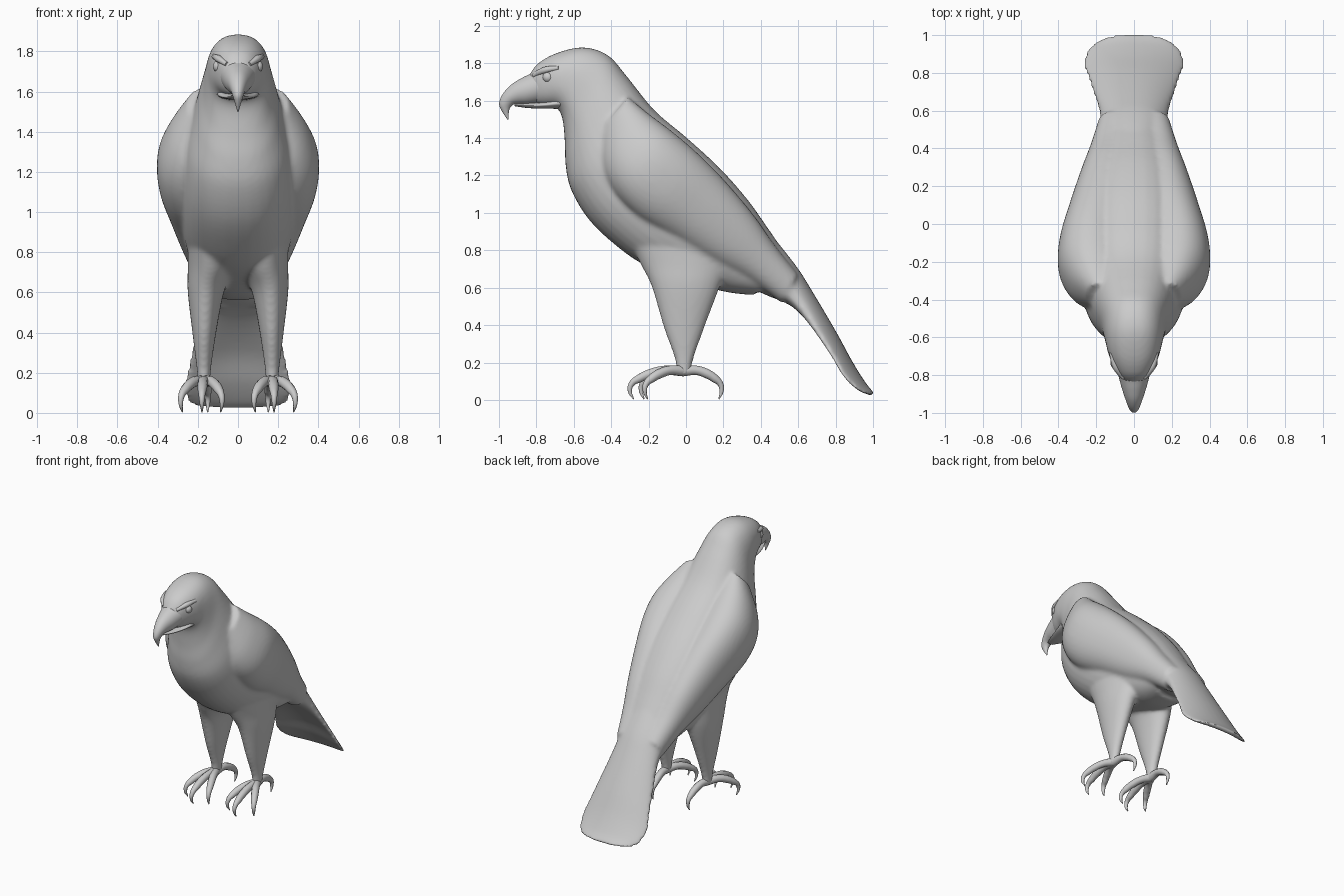
import bpy, bmesh, math
from mathutils import Vector

if "Cube" in bpy.data.objects:
    bpy.data.objects.remove(bpy.data.objects["Cube"])


def catmull(a, b, c, d, t):
    return [0.5 * (2*q + (r-p)*t + (2*p-5*q+4*r-s)*t*t + (3*q-p-3*r+s)*t**3)
            for p, q, r, s in zip(a, b, c, d)]


def loft(bm, rings, side=1, power=2.2, steps=5, n=36):
    """Ring = top y, top z, bottom y, bottom z, half width, centre x, droop of edges."""
    rings = [tuple(r) + (0,) * (7 - len(r)) for r in rings]
    pad = [rings[0]] + rings + [rings[-1]]
    dense = [catmull(*pad[i:i+4], k / steps)
             for i in range(len(rings) - 1) for k in range(steps)] + [rings[-1]]
    loops = []
    for ty, tz, by, bz, w, cx, droop in dense:
        top, bot = Vector((0, ty, tz)), Vector((0, by, bz))
        down = (bot - top).normalized()
        loop = []
        for i in range(n):
            a = math.tau * i / n
            c, s = math.cos(a), math.sin(a)
            u = math.copysign(abs(c) ** (2 / power), c)
            v = math.copysign(abs(s) ** (2 / power), s)
            p = (top + bot) / 2 + (top - bot) / 2 * v + down * droop * u * u
            p.x = side * (cx + w * u)
            loop.append(bm.verts.new(p))
        loops.append(loop)
    for A, B in zip(loops, loops[1:]):
        for i in range(n):
            j = (i + 1) % n
            bm.faces.new((A[i], A[j], B[j], B[i]))
    bm.faces.new(loops[0])
    bm.faces.new(loops[-1][::-1])


def finish(bm, name):
    bmesh.ops.recalc_face_normals(bm, faces=bm.faces)
    for f in bm.faces:
        f.smooth = True
    me = bpy.data.meshes.new(name)
    bm.to_mesh(me)
    bm.free()
    ob = bpy.data.objects.new(name, me)
    bpy.context.collection.objects.link(ob)
    return ob


def tube(name, pts):
    """Tapered tube through points of x, y, z, radius."""
    cu = bpy.data.curves.new(name, 'CURVE')
    cu.dimensions = '3D'
    cu.bevel_depth = 1
    cu.bevel_resolution = 3
    cu.use_fill_caps = True
    sp = cu.splines.new('BEZIER')
    sp.resolution_u = 6
    sp.bezier_points.add(len(pts) - 1)
    for bp, (x, y, z, r) in zip(sp.bezier_points, pts):
        bp.co = (x, y, z)
        bp.radius = r
        bp.handle_left_type = bp.handle_right_type = 'AUTO'
    ob = bpy.data.objects.new(name, cu)
    bpy.context.collection.objects.link(ob)


# Head, neck and torso
body = bmesh.new()
loft(body, [
    (-.84, 1.735, -.80, 1.58, .065), (-.79, 1.80, -.75, 1.57, .10),
    (-.69, 1.855, -.69, 1.56, .135), (-.55, 1.885, -.66, 1.50, .155),
    (-.42, 1.845, -.648, 1.38, .175), (-.32, 1.735, -.643, 1.25, .21),
    (-.17, 1.55, -.613, 1.12, .26), (0, 1.405, -.52, .965, .285),
    (.18, 1.24, -.38, .83, .29), (.33, 1.07, -.22, .72, .27),
    (.44, .915, 0, .64, .23), (.52, .80, .2, .58, .19),
    (.58, .725, .36, .56, .165)], power=2.3)

# Fanned tail with drooping edges
loft(body, [
    (.46, .88, .30, .62, .15), (.59, .715, .43, .56, .175, 0, .01),
    (.67, .59, .58, .49, .185, 0, .03), (.80, .37, .76, .31, .235, 0, .06),
    (.89, .205, .86, .155, .268, 0, .06), (.955, .10, .93, .065, .245, 0, .035),
    (.99, .055, .972, .028, .18, 0, .01), (1.005, .04, .995, .025, .11)])

for s in (1, -1):
    # Folded wing
    loft(body, [
        (-.31, 1.62, -.45, 1.45, .08, .17), (-.2, 1.53, -.45, 1.25, .145, .20),
        (-.08, 1.44, -.38, 1.10, .18, .22), (.05, 1.33, -.25, .97, .175, .22),
        (.20, 1.18, -.05, .85, .155, .19), (.36, .99, .15, .73, .13, .155),
        (.48, .82, .34, .635, .11, .12), (.60, .67, .51, .52, .085, .10)], s)
    # Feathered thigh narrowing to the ankle
    loft(body, [
        (.20, .92, -.33, .92, .10, .15), (.22, .72, -.25, .74, .115, .135),
        (.175, .59, -.185, .61, .09, .16), (.10, .39, -.12, .39, .058, .168),
        (.04, .22, -.06, .22, .036, .17), (.025, .13, -.05, .13, .03, .17)], s, 2)

bird = finish(body, "body")
rm = bird.modifiers.new("fuse", 'REMESH')
rm.mode = 'VOXEL'
rm.voxel_size = .0125
rm.use_smooth_shade = True
sm = bird.modifiers.new("soften", 'SMOOTH')
sm.factor = .5
sm.iterations = 8

# Hooked upper beak
bm = bmesh.new()
loft(bm, [
    (-.78, 1.775, -.70, 1.60, .10), (-.83, 1.745, -.78, 1.588, .082),
    (-.88, 1.72, -.85, 1.58, .066), (-.935, 1.685, -.89, 1.582, .05),
    (-.98, 1.635, -.92, 1.58, .036), (-.999, 1.585, -.938, 1.565, .025),
    (-.985, 1.545, -.947, 1.54, .015), (-.953, 1.497, -.948, 1.503, .003)], power=2)
finish(bm, "upper_beak")

# Lower beak
bm = bmesh.new()
loft(bm, [
    (-.68, 1.62, -.66, 1.555, .105), (-.76, 1.595, -.75, 1.558, .085),
    (-.85, 1.587, -.84, 1.56, .055), (-.92, 1.585, -.915, 1.57, .022)], power=2)
finish(bm, "lower_beak")

for s, tag in ((1, "right"), (-1, "left")):
    # Eye and brow ridge
    bm = bmesh.new()
    bmesh.ops.create_uvsphere(bm, u_segments=20, v_segments=12, radius=.03)
    bmesh.ops.translate(bm, verts=bm.verts, vec=(s * .095, -.737, 1.725))
    finish(bm, tag + "_eye")
    tube(tag + "_brow", [(s * .055, -.815, 1.735, .012), (s * .097, -.755, 1.763, .018),
                         (s * .12, -.68, 1.775, .012)])
    # Toes ending in curved claws: sideways spread, forward reach
    for name, spread, reach in (("middle", .01, -.30), ("outer", .115, -.22),
                                ("inner", -.09, -.24), ("back", -.02, .19)):
        prof = ((0, .155, .03), (.35, .158, .026), (.62, .14, .026), (.82, .115, .023),
                (.97, .085, .016), (1.0, .045, .011), (.93, .004, .003))
        tube(f"{tag}_{name}_toe", [
            (s * (.17 + spread * t), -.015 + (reach + .015) * t, z, r) for t, z, r in prof])
